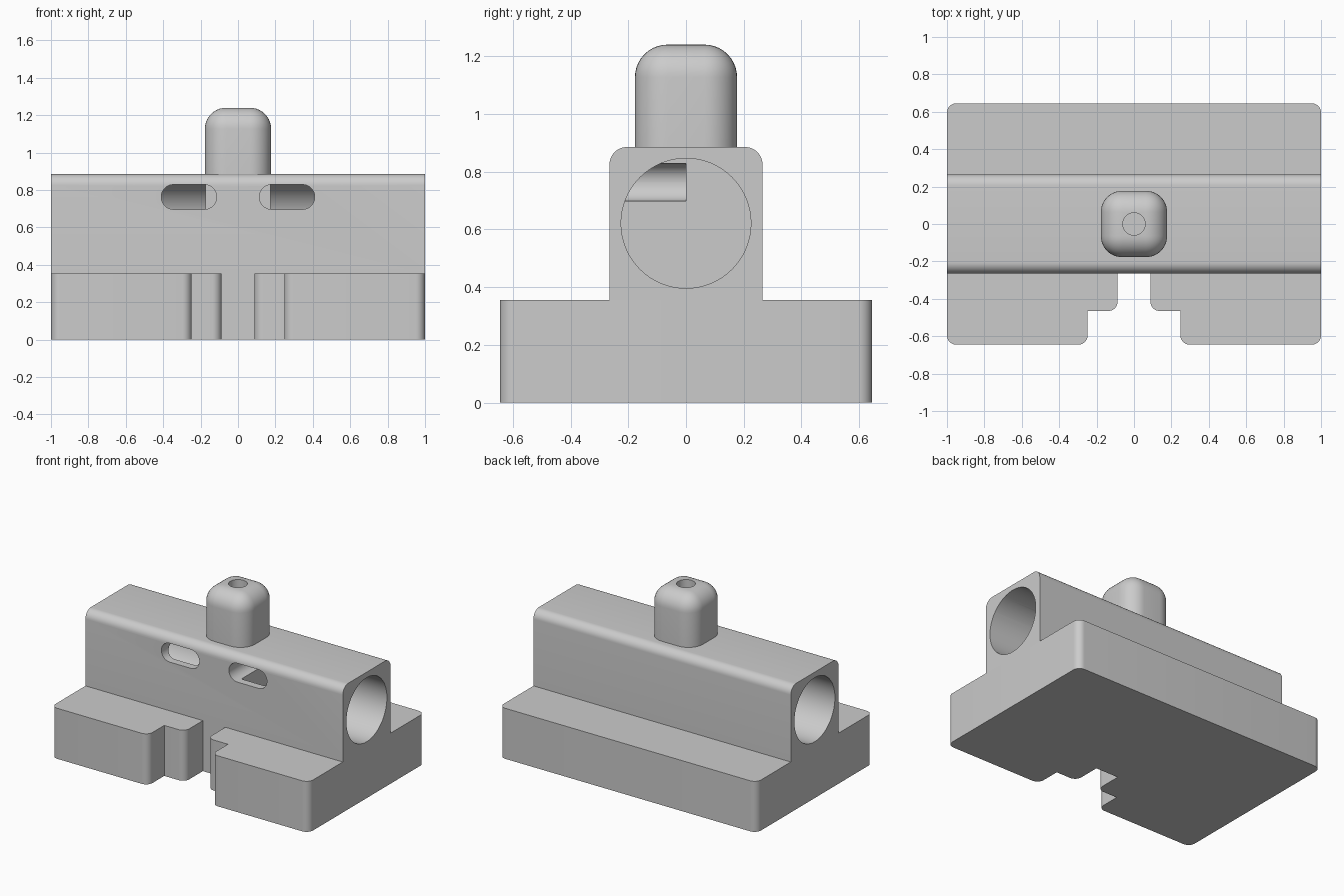
import bpy, bmesh, math
from mathutils import Vector

cube = bpy.data.objects.get("Cube")
if cube:
    bpy.data.objects.remove(cube)

grey = bpy.data.materials.new("plain grey")
grey.use_nodes = True
grey.diffuse_color = (0.6, 0.6, 0.6, 1)
grey.node_tree.nodes["Principled BSDF"].inputs["Base Color"].default_value = (0.6, 0.6, 0.6, 1)


def add_object(name, bm):
    bmesh.ops.recalc_face_normals(bm, faces=bm.faces[:])
    mesh = bpy.data.meshes.new(name)
    bm.to_mesh(mesh)
    bm.free()
    mesh.materials.append(grey)
    obj = bpy.data.objects.new(name, mesh)
    bpy.context.scene.collection.objects.link(obj)
    return obj


def outline(corners, steps=10):
    """Turn right-angled corners (u, v, radius) into a rounded outline."""
    points = []
    for i, (u, v, r) in enumerate(corners):
        p = Vector((u, v))
        if not r:
            points.append(p)
            continue
        before = (Vector(corners[i - 1][:2]) - p).normalized()
        after = (Vector(corners[(i + 1) % len(corners)][:2]) - p).normalized()
        centre = p + r * (before + after)
        for k in range(steps + 1):
            t = math.pi / 2 * k / steps
            points.append(centre - r * (math.cos(t) * after + math.sin(t) * before))
    return points


def prism(name, points, axis, lo, hi):
    """Extrude a flat outline along one axis."""
    place = {"x": lambda p, d: (d, p[0], p[1]),
             "y": lambda p, d: (p[0], d, p[1]),
             "z": lambda p, d: (p[0], p[1], d)}[axis]
    bm = bmesh.new()
    face = bm.faces.new([bm.verts.new(place(p, lo)) for p in points])
    out = bmesh.ops.extrude_face_region(bm, geom=[face], use_keep_orig=True)
    shift = Vector(place((0, 0), hi - lo))
    for v in out["geom"]:
        if isinstance(v, bmesh.types.BMVert):
            v.co += shift
    return add_object(name, bm)


def circle(u, v, r, n=64):
    return [(u + r * math.cos(2 * math.pi * k / n), v + r * math.sin(2 * math.pi * k / n))
            for k in range(n)]


def cut(obj, cutters):
    """Subtract the cutters, then discard them."""
    for c in cutters:
        c.hide_render = True
        mod = obj.modifiers.new("cut", "BOOLEAN")
        mod.operation = "DIFFERENCE"
        mod.solver = "EXACT"
        mod.object = c
    graph = bpy.context.evaluated_depsgraph_get()
    mesh = bpy.data.meshes.new_from_object(obj.evaluated_get(graph))
    obj.modifiers.clear()
    obj.data = mesh
    for c in cutters:
        bpy.data.objects.remove(c)


# Base plate with a stepped notch in the front
half = [(0.0875, -0.265, 0), (0.0875, -0.465, 0.05), (0.2475, -0.465, 0),
        (0.2475, -0.645, 0.05), (1, -0.645, 0.05), (1, 0.645, 0.05)]
other = [(-x, y, r) for x, y, r in reversed(half)]
base = prism("base_plate", outline(half + other), "z", 0, 0.355)

# Upper housing with rounded top edges
D, TOP = 0.265, 0.885
housing = prism("housing", outline([(-D, 0.355, 0), (D, 0.355, 0), (D, TOP, 0.06), (-D, TOP, 0.06)]),
                "x", -1, 1)

# Blind bores from both ends, and a rounded window into each
cutters = []
for s in (-1, 1):
    cutters.append(prism("bore_cutter", circle(0, 0.621, 0.225), "x", s * 0.175, s * 1.1))
    window = [(s * 0.115, 0.697, 0.065), (s * 0.41, 0.697, 0.065),
              (s * 0.41, 0.829, 0.065), (s * 0.115, 0.829, 0.065)]
    cutters.append(prism("window_cutter", outline(window), "y", -0.4, 0))
cut(housing, cutters)

# Rounded knob with a hole in its top
K = 0.177
knob = prism("knob", [(-K, -K), (K, -K), (K, K), (-K, K)], "z", TOP, 1.24)
bm = bmesh.new()
bm.from_mesh(knob.data)
edges = [e for e in bm.edges if max(v.co.z for v in e.verts) > 1]
bmesh.ops.bevel(bm, geom=edges, offset=0.113, segments=10, profile=0.5, affect="EDGES")
bm.to_mesh(knob.data)
bm.free()
cut(knob, [prism("hole_cutter", circle(0, 0, 0.06, 40), "z", 0.94, 1.4)])

# Smooth the rounded areas and keep the edges crisp
bpy.ops.object.select_all(action="DESELECT")
for obj in (base, housing, knob):
    obj.select_set(True)
bpy.context.view_layer.objects.active = base
bpy.ops.object.shade_smooth_by_angle(angle=math.radians(30))
